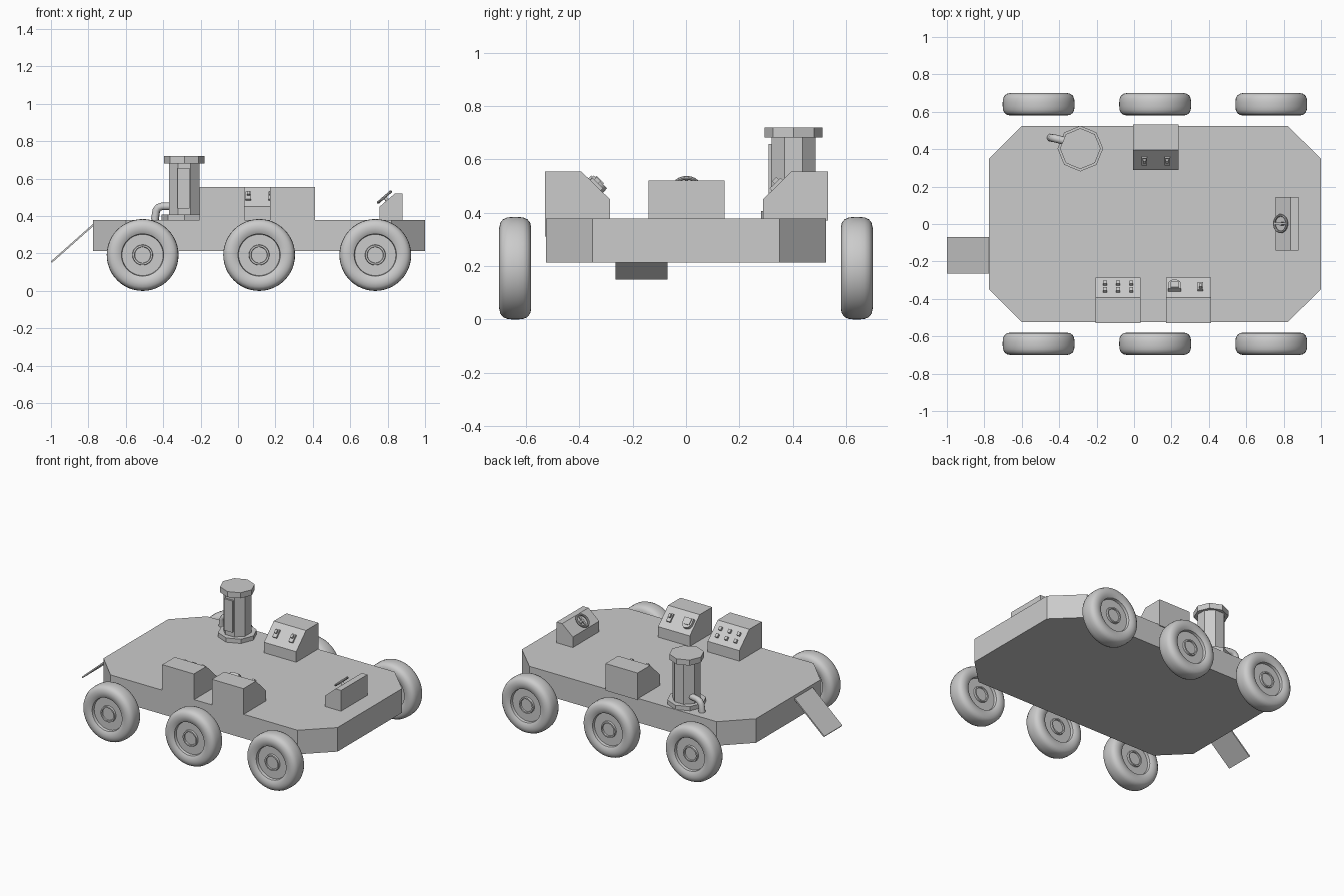
import bpy, bmesh, math
from mathutils import Matrix, Vector

if "Cube" in bpy.data.objects:
    bpy.data.objects.remove(bpy.data.objects["Cube"])

grey = bpy.data.materials.new("plain grey")
grey.diffuse_color = (0.6, 0.6, 0.6, 1)
grey.use_nodes = True
grey.node_tree.nodes["Principled BSDF"].inputs["Base Color"].default_value = grey.diffuse_color


def finish(bm, name, mat=None, smooth=False):
    if mat is not None:
        bmesh.ops.transform(bm, matrix=mat, verts=bm.verts)
    bmesh.ops.recalc_face_normals(bm, faces=bm.faces)
    me = bpy.data.meshes.new(name)
    bm.to_mesh(me)
    bm.free()
    me.materials.append(grey)
    ob = bpy.data.objects.new(name, me)
    bpy.context.collection.objects.link(ob)
    if smooth:
        bpy.context.view_layer.objects.active = ob
        ob.select_set(True)
        bpy.ops.object.shade_smooth_by_angle(angle=math.radians(35))
        ob.select_set(False)
    return ob


def prism(name, pts, vec, mat=None, smooth=False):
    bm = bmesh.new()
    f = bm.faces.new([bm.verts.new(p) for p in pts])
    r = bmesh.ops.extrude_face_region(bm, geom=[f])
    vs = [v for v in r["geom"] if isinstance(v, bmesh.types.BMVert)]
    bmesh.ops.translate(bm, vec=Vector(vec), verts=vs)
    return finish(bm, name, mat, smooth)


def box(name, c, s, mat=None):
    x, y, z = (c[i] - s[i] / 2 for i in range(3))
    return prism(name, [(x, y, z), (x + s[0], y, z), (x + s[0], y + s[1], z), (x, y + s[1], z)],
                 (0, 0, s[2]), mat)


def lathe(name, prof, steps, mat, smooth=True):
    bm = bmesh.new()
    vs = [bm.verts.new((r, 0, a)) for a, r in prof]
    es = [bm.edges.new(p) for p in zip(vs, vs[1:])]
    bmesh.ops.spin(bm, geom=vs + es, cent=(0, 0, 0), axis=(0, 0, 1),
                   angle=2 * math.pi, steps=steps, use_duplicate=False)
    bmesh.ops.remove_doubles(bm, verts=bm.verts, dist=1e-4)
    return finish(bm, name, mat, smooth)


# Deck with cut corners
prism("deck", [(-0.775, -0.35, 0.213), (-0.6, -0.525, 0.213), (0.82, -0.525, 0.213),
               (1.0, -0.35, 0.213), (1.0, 0.35, 0.213), (0.82, 0.525, 0.213),
               (-0.6, 0.525, 0.213), (-0.775, 0.35, 0.213)], (0, 0, 0.165))

# Boarding ramp
prism("ramp", [(-0.775, -0.265, 0.358), (-1.0, -0.265, 0.158), (-0.995, -0.265, 0.15),
               (-0.775, -0.265, 0.345)], (0, 0.195, 0))

# Six wheels
half = [(0.036, 0), (0.036, 0.042), (0.045, 0.044), (0.045, 0.053), (0.032, 0.055),
        (0.032, 0.11), (0.05, 0.113), (0.054, 0.121), (0.059, 0.135), (0.06, 0.152),
        (0.056, 0.17), (0.046, 0.183), (0.03, 0.19), (0.01, 0.192)]
wheel = half + [(-a, r) for a, r in reversed(half)]
for x in (-0.51, 0.113, 0.734):
    for s in (-1, 1):
        lathe("wheel", wheel, 48,
              Matrix.Translation((x, s * 0.64, 0.192)) @ Matrix.Rotation(math.pi / 2, 4, 'X'))

# Eight-sided tower: base, column, cap, door panel
TX, TY = -0.287, 0.403


def octagon(name, r, z0, z1, turn=0.0):
    pts = [(TX + r * math.cos(turn + i * math.pi / 4), TY + r * math.sin(turn + i * math.pi / 4), z0)
           for i in range(8)]
    return prism(name, pts, (0, 0, z1 - z0))


octagon("tower_base", 0.122, 0.375, 0.407)
octagon("tower_column", 0.089, 0.4, 0.69, math.pi / 8)
octagon("tower_cap", 0.109, 0.682, 0.72)
box("tower_door", (TX - 0.004, TY - 0.083, 0.548), (0.064, 0.022, 0.217))

# Bent pipe beside the tower
cu = bpy.data.curves.new("pipe", 'CURVE')
cu.dimensions = '3D'
cu.bevel_depth = 0.021
cu.bevel_resolution = 3
cu.use_fill_caps = True
path = [(-0.35, 0.44, 0.452), (-0.405, 0.453, 0.452), (-0.425, 0.458, 0.446),
        (-0.437, 0.46, 0.43), (-0.445, 0.461, 0.378)]
sp = cu.splines.new('POLY')
sp.points.add(len(path) - 1)
for p, c in zip(sp.points, path):
    p.co = (*c, 1)
    p.radius = 1
sp.use_smooth = True
cu.materials.append(grey)
bpy.context.collection.objects.link(bpy.data.objects.new("pipe", cu))


# Control consoles: returns the frame of the sloped panel
def console(name, loc, turn, width, d1, d2, top, mid, low):
    m = Matrix.Translation(loc) @ Matrix.Rotation(turn, 4, 'Z')
    w = -width / 2
    prism(name, [(w, 0, low), (w, 0, top), (w, d1, top), (w, d2, mid), (w, d2, low + 0.0)],
          (width, 0, 0), m)
    v = Vector((0, d1 - d2, top - mid)).normalized()
    u = Vector((-1, 0, 0))
    f = Matrix((u, v, u.cross(v))).transposed().to_4x4()
    f.translation = (0, (d1 + d2) / 2, (top + mid) / 2)
    return m @ f


def switch(f, u, v=0.0):
    box("switch_plate", (u, v, 0.005), (0.03, 0.056, 0.014), f)
    box("switch_lever", (u, v + 0.008, 0.015), (0.016, 0.022, 0.02), f)


# Button console
f = console("button_console", (-0.085, -0.528, 0), 0, 0.24, 0.135, 0.243, 0.555, 0.45, 0.37)
for u in (-0.07, 0, 0.07):
    for v in (-0.025, 0.025):
        box("button", (u, v, 0.006), (0.02, 0.024, 0.018), f)

# Screen console with arched scope and switch
f = console("scope_console", (0.291, -0.528, 0), 0, 0.24, 0.135, 0.243, 0.555, 0.45, 0.37)
box("scope_console_skirt", (0.291, -0.524, 0.35), (0.24, 0.008, 0.08))
arch = [(0.074 + 0.034 * math.cos(t * math.pi / 10), -0.005 - 0.034 * math.sin(t * math.pi / 10), 0)
        for t in range(11)]
arch += [(0.04, 0.03, 0), (0.108, 0.03, 0)]
prism("scope_hood", arch, (0, 0, 0.022), f, True)
box("scope_screen", (0.074, 0.003, 0.02), (0.046, 0.04, 0.016), f)
switch(f, -0.064)

# Rear console with two switches
f = console("rear_console", (0.117, 0.532, 0), math.pi, 0.244, 0.137, 0.243, 0.555, 0.45, 0.37)
switch(f, -0.062)
switch(f, 0.06)

# Steering console and wheel
f = console("steering_console", (0.88, 0.002, 0), math.pi / 2, 0.285, 0.042, 0.123, 0.52, 0.45, 0.37)
ring = [(0.022 + 0.007 * math.sin(i * math.pi / 4), 0.044 + 0.007 * math.cos(i * math.pi / 4))
        for i in range(9)]
lathe("steering_wheel", ring, 32, f)
box("steering_bar", (0, 0, 0.022), (0.012, 0.088, 0.008), f)
lathe("steering_post", [(-0.005, 0.0), (-0.005, 0.01), (0.026, 0.01), (0.026, 0.0)], 16, f)
